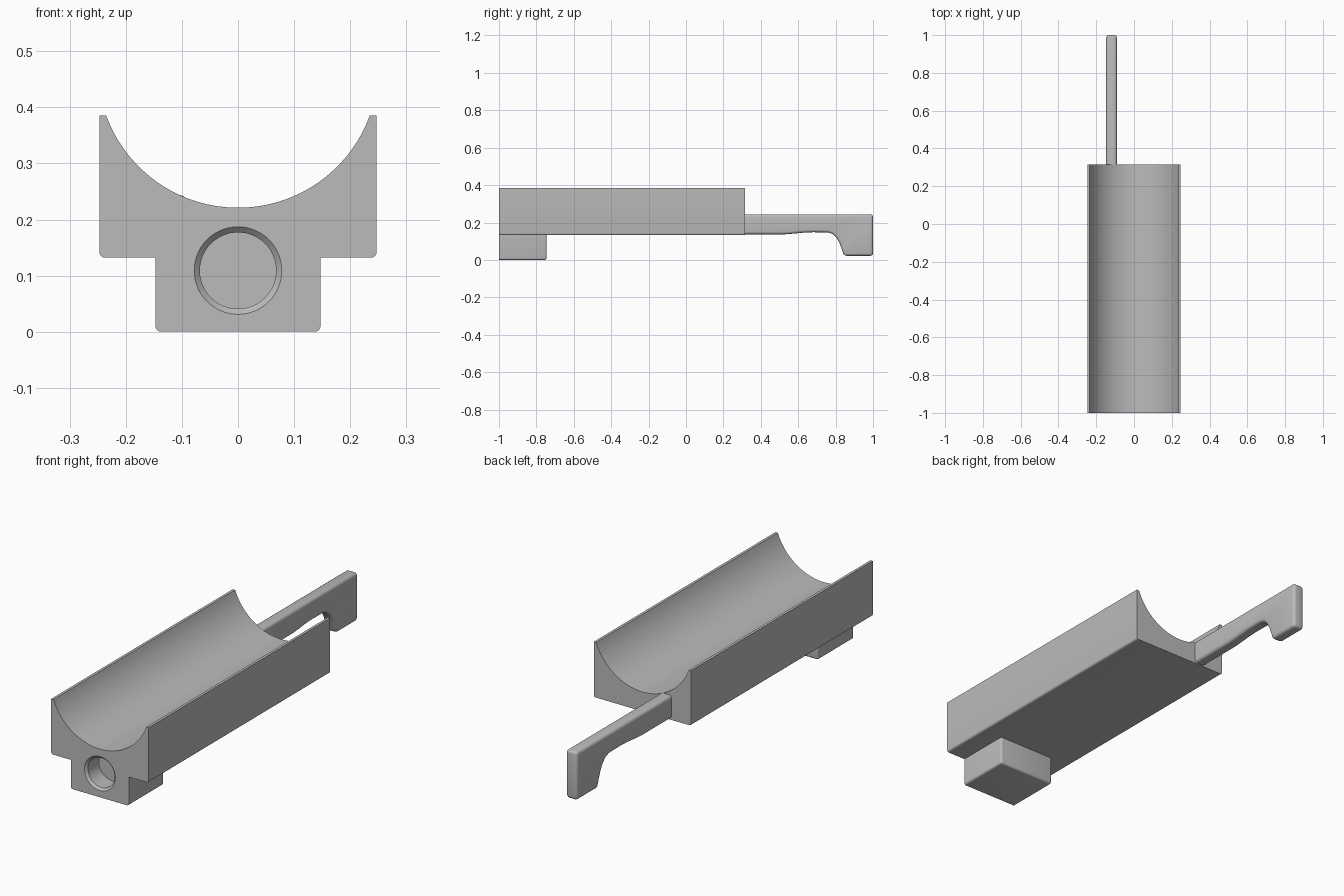
import bpy, bmesh, math
from mathutils import Matrix

cube = bpy.data.objects.get("Cube")
if cube:
    bpy.data.objects.remove(cube, do_unlink=True)

FRONT, BODY_END, BACK = -1.0, 0.315, 1.0
BODY_W, BODY_Z, RIM_Z = 0.247, 0.132, 0.385

grey = bpy.data.materials.new("plain grey")
grey.use_nodes = True
color = (0.5, 0.5, 0.5, 1)
grey.diffuse_color = color
grey.node_tree.nodes["Principled BSDF"].inputs["Base Color"].default_value = color


def make_object(name, bm):
    bmesh.ops.recalc_face_normals(bm, faces=bm.faces[:])
    mesh = bpy.data.meshes.new(name)
    bm.to_mesh(mesh)
    bm.free()
    mesh.materials.append(grey)
    obj = bpy.data.objects.new(name, mesh)
    bpy.context.collection.objects.link(obj)
    return obj


def prism(points, offset):
    """Extrude a closed 3D outline along an offset vector."""
    bm = bmesh.new()
    face = bm.faces.new([bm.verts.new(p) for p in points])
    side = bmesh.ops.extrude_face_region(bm, geom=[face])
    verts = [v for v in side["geom"] if isinstance(v, bmesh.types.BMVert)]
    bmesh.ops.translate(bm, verts=verts, vec=offset)
    bmesh.ops.recalc_face_normals(bm, faces=bm.faces[:])
    return bm


def round_edges(bm, rule, radius, segments):
    edges = [e for e in bm.edges if rule(e)]
    bmesh.ops.bevel(bm, geom=edges, offset=radius, segments=segments,
                    profile=0.5, affect='EDGES')


def arc(cx, cz, r, start, end, steps):
    angles = [math.radians(start + (end - start) * i / steps) for i in range(steps + 1)]
    return [(cx + r * math.cos(a), cz + r * math.sin(a)) for a in angles]


def activate(obj):
    bpy.ops.object.select_all(action='DESELECT')
    obj.select_set(True)
    bpy.context.view_layer.objects.active = obj


def combine(obj, tool, operation):
    mod = obj.modifiers.new(operation.title(), 'BOOLEAN')
    mod.operation, mod.solver, mod.object = operation, 'EXACT', tool
    activate(obj)
    bpy.ops.object.modifier_apply(modifier=mod.name)
    bpy.data.objects.remove(tool, do_unlink=True)


# Cradle body with a round trough and softened lower edges
r = 0.01
trough_r, trough_z = 0.25, 0.471
tilt = math.degrees(math.asin((trough_z - RIM_Z) / trough_r))
outline = arc(-BODY_W + r, BODY_Z + r, r, 180, 270, 4)
outline += arc(BODY_W - r, BODY_Z + r, r, 270, 360, 4)
outline += [(BODY_W, RIM_Z)]
outline += arc(0, trough_z, trough_r, -tilt, -180 + tilt, 48)
outline += [(-BODY_W, RIM_Z)]
body = make_object("cradle_body", prism([(x, FRONT, z) for x, z in outline],
                                        (0, BODY_END - FRONT, 0)))

# Foot block under the front end, rounded except on its front face
w, foot_back, foot_top = 0.147, -0.745, 0.16
bm = prism([(-w, FRONT, 0), (w, FRONT, 0), (w, FRONT, foot_top), (-w, FRONT, foot_top)],
           (0, foot_back - FRONT, 0))


def foot_edge(e):
    a, b = (v.co for v in e.verts)
    at_front = max(a.y, b.y) < FRONT + 0.01
    at_top = min(a.z, b.z) > foot_top - 0.01
    long_bottom = abs(a.y - b.y) > 0.1 and a.z < 0.01
    return long_bottom or not (at_front or at_top or abs(a.y - b.y) > 0.1)


round_edges(bm, foot_edge, 0.01, 4)
foot = make_object("foot_block", bm)
combine(body, foot, 'UNION')

# Blind round socket with a chamfered mouth
bm = bmesh.new()
turn = Matrix.Rotation(math.radians(90), 4, 'X')
hole_z, hole_r, mouth, depth = 0.109, 0.068, 0.01, 0.09
rings = []
for y, rad in ((-0.01, hole_r + 2 * mouth), (mouth, hole_r), (depth, hole_r)):
    ring = bmesh.ops.create_circle(bm, segments=64, radius=rad)["verts"]
    bmesh.ops.transform(bm, matrix=Matrix.Translation((0, FRONT + y, hole_z)) @ turn, verts=ring)
    rings.append(ring)
for a, b in zip(rings, rings[1:]):
    for i in range(64):
        j = (i + 1) % 64
        bm.faces.new((a[i], a[j], b[j], b[i]))
bm.faces.new(rings[0])
bm.faces.new(rings[-1])
cutter = make_object("socket_cutter", bm)
cutter.hide_render = True
combine(body, cutter, 'DIFFERENCE')

# Slim rear arm ending in a downward hook
start, left, right = BODY_END - 0.003, -0.147, -0.091
side = [(start, 0.244), (start, 0.137), (0.53, 0.137), (0.58, 0.141), (0.63, 0.146),
        (0.68, 0.148), (0.76, 0.147), (0.785, 0.138), (0.805, 0.118), (0.82, 0.092),
        (0.832, 0.06), (0.845, 0.022), (BACK, 0.022), (BACK, 0.244)]
bm = prism([(left, y, z) for y, z in side], (right - left, 0, 0))


def arm_edge(e):
    a, b = (v.co for v in e.verts)
    if max(a.y, b.y) < start + 0.01:
        return False
    if abs(a.x - b.x) < 0.01:
        return True
    return a.y > 0.9 or a.z < 0.03


round_edges(bm, arm_edge, 0.014, 4)
arm = make_object("hook_arm", bm)

for obj in (body, arm):
    activate(obj)
    bpy.ops.object.shade_smooth_by_angle(angle=math.radians(32))
